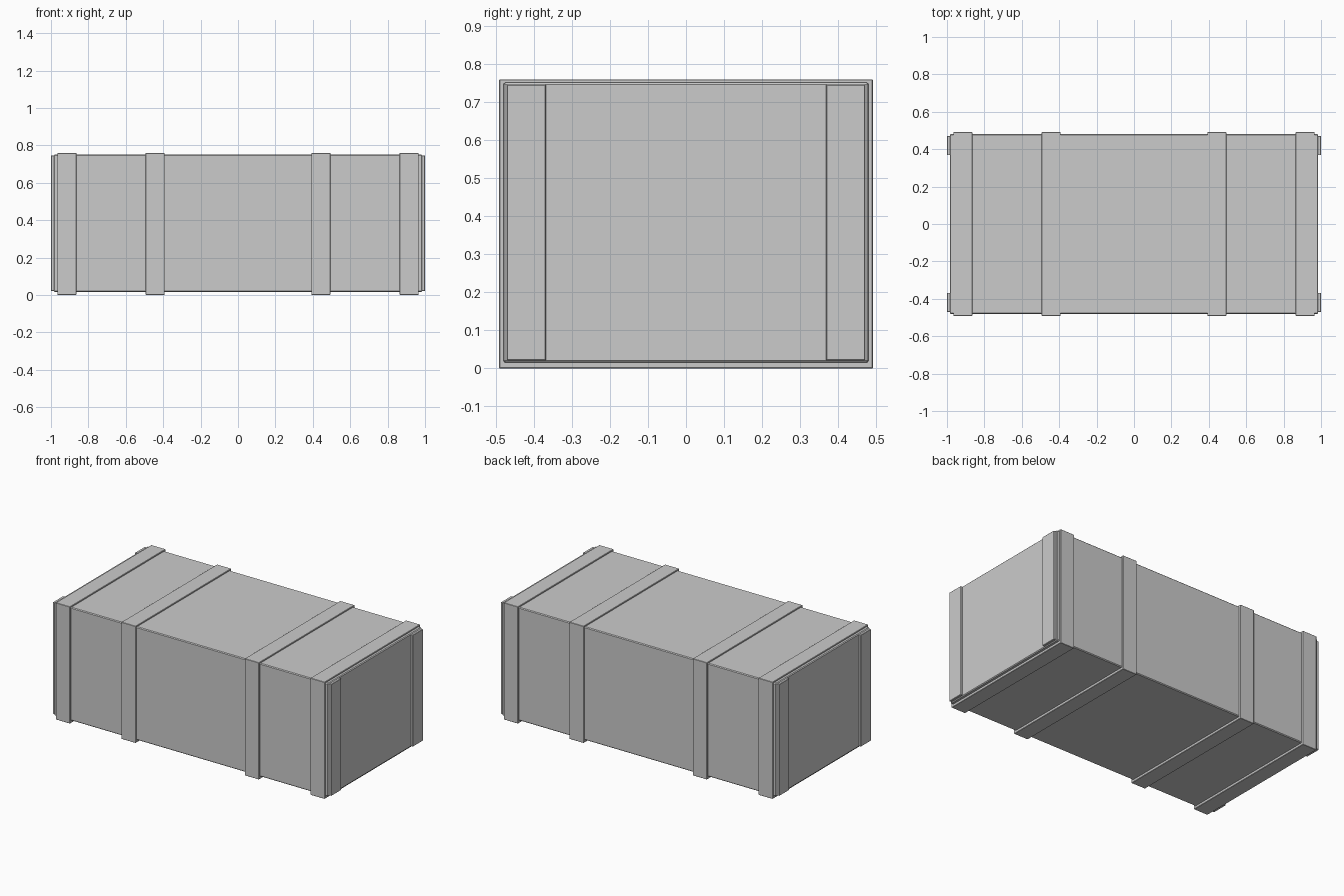
import bpy, bmesh

if "Cube" in bpy.data.objects:
    bpy.data.objects.remove(bpy.data.objects["Cube"])


def finish(name, bm, bevel):
    bmesh.ops.recalc_face_normals(bm, faces=bm.faces)
    mesh = bpy.data.meshes.new(name)
    bm.to_mesh(mesh)
    bm.free()
    ob = bpy.data.objects.new(name, mesh)
    bpy.context.collection.objects.link(ob)
    if bevel:
        mod = ob.modifiers.new("edge_chamfer", 'BEVEL')
        mod.width = bevel
        mod.segments = 1
    return ob


def box(name, lo, hi, bevel):
    bm = bmesh.new()
    bmesh.ops.create_cube(bm, size=1)
    for v in bm.verts:
        v.co = [(a + b) / 2 + c * (b - a) for a, b, c in zip(lo, hi, v.co)]
    return finish(name, bm, bevel)


def band(name, x0, x1, outer, inner, bevel):
    # closed rectangular ring; outer / inner = (half depth, bottom, top)
    bm = bmesh.new()
    rings = []
    for x, (y, z0, z1) in ((x0, outer), (x1, outer), (x1, inner), (x0, inner)):
        rings.append([bm.verts.new((x, a, b)) for a, b in
                      ((-y, z0), (y, z0), (y, z1), (-y, z1))])
    for i in range(4):
        r, s = rings[i], rings[(i + 1) % 4]
        for j in range(4):
            k = (j + 1) % 4
            bm.faces.new((r[j], r[k], s[k], s[j]))
    return finish(name, bm, bevel)


# Main crate body
box("crate_body", (-0.985, -0.48, 0.016), (0.985, 0.48, 0.751), 0.005)

# Four bands wrapped around the body
for label, cx in (("outer", 0.915), ("inner", 0.443)):
    for side, s in (("left", -1), ("right", 1)):
        band(f"{label}_band_{side}", s * cx - 0.051, s * cx + 0.051,
             (0.491, 0.0, 0.759), (0.478, 0.018, 0.749), 0.002)

# Upright boards on both ends
for end, sx in (("left", -1), ("right", 1)):
    for side, sy in (("front", -1), ("back", 1)):
        xs = sorted((sx * 0.98, sx * 1.0))
        ys = sorted((sy * 0.368, sy * 0.471))
        box(f"end_board_{end}_{side}", (xs[0], ys[0], 0.021), (xs[1], ys[1], 0.746), 0.002)
